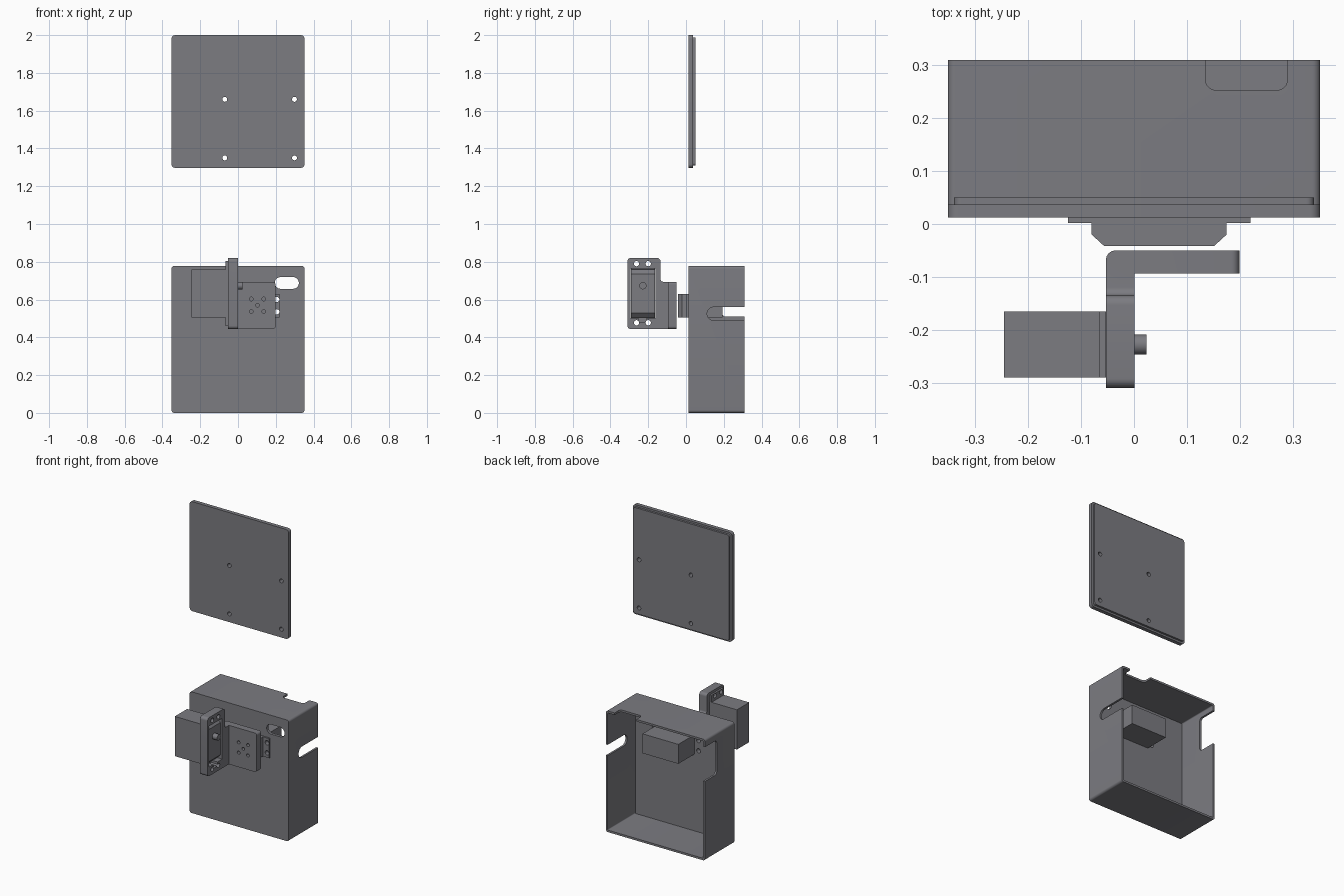
import bpy, bmesh, math
from mathutils import Vector

if "Cube" in bpy.data.objects:
    bpy.data.objects.remove(bpy.data.objects["Cube"])

# Dark grey plastic
dark = bpy.data.materials.new("dark_grey")
dark.diffuse_color = (0.2, 0.2, 0.22, 1)
dark.use_nodes = True
dark.node_tree.nodes["Principled BSDF"].inputs["Base Color"].default_value = dark.diffuse_color


def rounded(pts, seg=8):
    """Fillet right-angled corners given as (a, b, radius)."""
    out, n = [], len(pts)
    for i, (a, b, r) in enumerate(pts):
        p = Vector((a, b))
        if r <= 0:
            out.append(p)
            continue
        u = (Vector(pts[i - 1][:2]) - p).normalized()
        v = (Vector(pts[(i + 1) % n][:2]) - p).normalized()
        c = p + (u + v) * r
        for k in range(seg + 1):
            t = math.pi / 2 * k / seg
            out.append(c - v * r * math.cos(t) - u * r * math.sin(t))
    return out


def rect(a0, a1, b0, b1, r=0.0):
    return rounded([(a0, b0, r), (a1, b0, r), (a1, b1, r), (a0, b1, r)])


def circle(a, b, r, n=24):
    return [(a + r * math.cos(2 * math.pi * k / n), b + r * math.sin(2 * math.pi * k / n)) for k in range(n)]


def prism(name, pts, axis, lo, hi):
    """Extrude a 2D profile along an axis."""
    put = {'x': lambda a, b, t: (t, a, b), 'y': lambda a, b, t: (a, t, b), 'z': lambda a, b, t: (a, b, t)}[axis]
    bm = bmesh.new()
    low = [bm.verts.new(put(p[0], p[1], lo)) for p in pts]
    top = [bm.verts.new(put(p[0], p[1], hi)) for p in pts]
    bm.faces.new(low)
    bm.faces.new(top)
    for i in range(len(pts)):
        j = (i + 1) % len(pts)
        bm.faces.new((low[i], low[j], top[j], top[i]))
    bmesh.ops.recalc_face_normals(bm, faces=bm.faces)
    me = bpy.data.meshes.new(name)
    bm.to_mesh(me)
    bm.free()
    me.materials.append(dark)
    ob = bpy.data.objects.new(name, me)
    bpy.context.collection.objects.link(ob)
    return ob


def boolean(ob, tools, op='DIFFERENCE'):
    bpy.context.view_layer.objects.active = ob
    for tool in tools:
        m = ob.modifiers.new("bool", 'BOOLEAN')
        m.operation, m.object, m.solver = op, tool, 'EXACT'
        bpy.ops.object.modifier_apply(modifier=m.name)
        bpy.data.objects.remove(tool, do_unlink=True)


def holes(axis, centres, r, lo, hi):
    return [prism("cutter", circle(a, b, r), axis, lo, hi) for a, b in centres]


# Lid with stepped lip and four screw holes
lid = prism("lid", rect(-0.352, 0.352, 1.297, 2.0, 0.02), 'y', 0.012, 0.037)
lip = prism("lid_lip", rect(-0.34, 0.34, 1.309, 1.988, 0.014), 'y', 0.03, 0.05)
boolean(lid, [lip], 'UNION')
boolean(lid, holes('y', [(x, z) for x in (-0.07, 0.299) for z in (1.35, 1.66)], 0.013, -0.1, 0.2))

# Servo B flange hole positions, shared with the enclosure
b_holes = [(x, z) for x in (-0.11, 0.205) for z in (0.535, 0.6)]

# Enclosure open at the back, with cable notches and slots
case = prism("enclosure", rect(-0.352, 0.352, 0, 0.778, 0.015), 'y', 0.012, 0.31)
boolean(case, [
    prism("cutter", rect(-0.339, 0.339, 0.013, 0.765, 0.006), 'y', 0.03, 0.4),
    prism("cutter", rect(0.135, 0.29, 0.253, 0.4, 0.02), 'z', 0.7, 0.9),
    prism("cutter", rect(0.112, 0.42, 0.49, 0.56, 0.0345), 'x', 0.3, 0.4),
    prism("cutter", rect(0.19, 0.42, 0.51, 0.73, 0.02), 'x', -0.4, -0.3),
    prism("cutter", rect(0.195, 0.322, 0.657, 0.719, 0.0305), 'y', -0.1, 0.1),
] + holes('y', b_holes, 0.014, -0.1, 0.1))


def gear_top(c, w0, w1):
    """Chamfered servo top: depth w0 to w1, length centred on c."""
    h, wm, e = 0.1275, w0 + (w1 - w0) * 0.5, 0.024
    return [(c - h, w0), (c + h, w0), (c + h, wm), (c + h - e, w1), (c - h + e, w1), (c - h, wm)]


# Servo B, mounted through the front wall
prism("pan_servo_body", rect(-0.08, 0.175, 0.505, 0.63), 'y', 0.012, 0.192)
flange = prism("pan_servo_flange", rect(-0.125, 0.22, 0.505, 0.63), 'y', 0.002, 0.012)
boolean(flange, holes('y', b_holes, 0.014, -0.1, 0.1))
prism("pan_servo_top", gear_top(0.0475, 0.002, -0.042), 'z', 0.505, 0.63)

# Servo A, mounted sideways in the bracket
a_holes = [(y, z) for y in (-0.262, -0.2) for z in (0.477, 0.79)]
prism("tilt_servo_body", rect(-0.29, -0.165, 0.505, 0.76), 'x', -0.246, -0.066)
flange = prism("tilt_servo_flange", rect(-0.29, -0.165, 0.459, 0.804), 'x', -0.066, -0.0535)
boolean(flange, holes('x', a_holes, 0.014, -0.2, 0.1))
top = [(w, c) for c, w in gear_top(0.6325, -0.0535, -0.0095)]
prism("tilt_servo_top", top, 'y', -0.29, -0.165)
prism("tilt_servo_shaft", circle(-0.228, 0.673, 0.019), 'x', -0.012, 0.024)

# L bracket: plan profile trimmed by side and front silhouettes
bracket = prism("servo_bracket", rounded([
    (-0.053, -0.31, 0), (0.001, -0.31, 0), (0.001, -0.094, 0),
    (0.199, -0.094, 0), (0.199, -0.05, 0), (-0.053, -0.05, 0.018)]), 'z', 0.4, 0.9)
side = prism("cutter", rounded([
    (-0.31, 0.444, 0.018), (-0.02, 0.444, 0), (-0.02, 0.694, 0),
    (-0.135, 0.694, 0.015), (-0.135, 0.82, 0.018), (-0.31, 0.82, 0.018)]), 'x', -0.2, 0.4)
front = prism("cutter", rounded([
    (-0.2, 0.3, 0), (0.15, 0.3, 0), (0.15, 0.444, 0), (0.199, 0.444, 0.015),
    (0.199, 0.694, 0.015), (0.002, 0.694, 0), (0.002, 0.95, 0), (-0.2, 0.95, 0)]), 'y', -0.5, 0.2)
boolean(bracket, [side, front], 'INTERSECT')
horn = [(0.103, 0.57)] + [(0.103 + dx, 0.57 + dz) for dx in (-0.033, 0.033) for dz in (-0.033, 0.033)]
boolean(bracket, [
    prism("cutter", rect(-0.295, -0.162, 0.503, 0.765), 'x', -0.2, 0.15),
    prism("cutter", rect(-0.252, -0.21, 0.478, 0.52), 'x', -0.2, 0.15),
] + holes('x', a_holes, 0.014, -0.2, 0.1) + holes('y', horn, 0.01, -0.2, 0.0))

# Single dark material, smooth fillets, crisp edges
for ob in bpy.context.collection.objects:
    ob.data.materials.clear()
    ob.data.materials.append(dark)
bpy.ops.object.select_all(action='SELECT')
bpy.ops.object.shade_smooth_by_angle(angle=math.radians(30))
